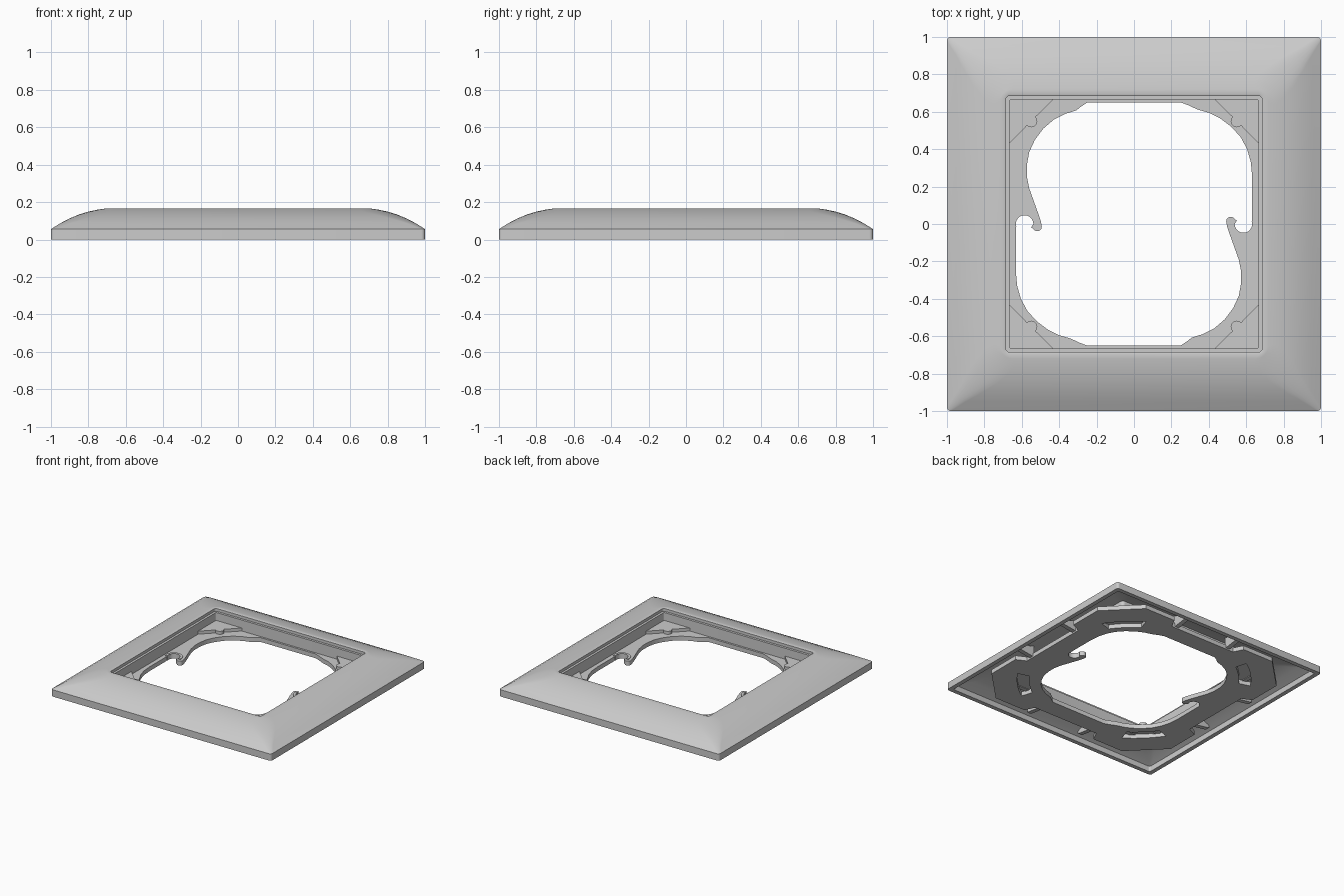
import bpy, bmesh, math
from math import sin, cos, pi

if "Cube" in bpy.data.objects:
    bpy.data.objects.remove(bpy.data.objects["Cube"])


def finish(ob, angle=30):
    bpy.ops.object.select_all(action='DESELECT')
    ob.select_set(True)
    bpy.context.view_layer.objects.active = ob
    bpy.ops.object.shade_smooth_by_angle(angle=math.radians(angle))


def add_mesh(name, bm):
    bmesh.ops.recalc_face_normals(bm, faces=bm.faces)
    me = bpy.data.meshes.new(name)
    bm.to_mesh(me)
    bm.free()
    ob = bpy.data.objects.new(name, me)
    bpy.context.collection.objects.link(ob)
    finish(ob)


def rounded_square(h, r, n=6):
    pts = []
    for q, (sx, sy) in enumerate([(1, 1), (-1, 1), (-1, -1), (1, -1)]):
        for i in range(n + 1):
            a = q * pi / 2 + i / n * pi / 2
            pts.append((sx * (h - r) + r * cos(a), sy * (h - r) + r * sin(a)))
    return pts


def ring_loft(name, profile):
    """Closed loop of rounded-square rings: (half size, z, corner radius)."""
    bm = bmesh.new()
    rings = [[bm.verts.new((x, y, z)) for x, y in rounded_square(h, r)]
             for h, z, r in profile]
    for k, a in enumerate(rings):
        b = rings[(k + 1) % len(rings)]
        for i in range(len(a)):
            j = (i + 1) % len(a)
            bm.faces.new((a[i], a[j], b[j], b[i]))
    add_mesh(name, bm)


def flat_part(name, outlines, z0, z1):
    """Extruded flat outline; later outlines cut holes."""
    cu = bpy.data.curves.new(name + "_outline", 'CURVE')
    cu.dimensions = '2D'
    cu.fill_mode = 'BOTH'
    cu.extrude = (z1 - z0) / 2
    for pts in outlines:
        s = cu.splines.new('POLY')
        s.points.add(len(pts) - 1)
        for p, (x, y) in zip(s.points, pts):
            p.co = (x, y, 0, 1)
        s.use_cyclic_u = True
    tmp = bpy.data.objects.new(name + "_tmp", cu)
    bpy.context.collection.objects.link(tmp)
    bpy.context.view_layer.update()
    me = bpy.data.meshes.new_from_object(
        tmp.evaluated_get(bpy.context.evaluated_depsgraph_get()))
    bpy.data.objects.remove(tmp)
    for v in me.vertices:
        v.co.z += (z0 + z1) / 2
    ob = bpy.data.objects.new(name, me)
    bpy.context.collection.objects.link(ob)
    finish(ob)


def turn(pts, a):
    return [(x * cos(a) - y * sin(a), x * sin(a) + y * cos(a)) for x, y in pts]


def arc(cx, cy, r, a0, a1, n):
    return [(cx + r * cos(math.radians(a0 + (a1 - a0) * i / n)),
             cy + r * sin(math.radians(a0 + (a1 - a0) * i / n))) for i in range(n + 1)]


# Domed hollow cover frame with stepped inner wall
ring_loft("cover_frame", [
    (1.0, 0.0, .02), (1.0, 0.056, .02), (0.95, 0.087, .05),
    (0.9, 0.113, .09), (0.85, 0.134, .12), (0.8, 0.149, .13), (0.75, 0.16, .11),
    (0.72, 0.164, .07), (0.695, 0.167, .025), (0.685, 0.163, .02), (0.685, 0.14, .02),
    (0.666, 0.14, .012), (0.666, 0.045, .012), (0.70, 0.045, .015), (0.70, 0.137, .03),
    (0.8, 0.12, .10), (0.9, 0.085, .06), (0.965, 0.045, .015), (0.965, 0.0, .015)])

# Opening: one half with hook, then its half-turn copy
half = [(.25, .65), (.29, .635), (.34, .612), (.40, .595), (.46, .565), (.52, .52),
        (.57, .465), (.605, .40), (.625, .33), (.632, .25), (.632, .02)]
half += arc(.585, .0, .047, 0, -180, 12)
half += [(.55, .018)] + arc(.517, .015, .024, 30, 180, 6)
half += [(.497, -.01), (.51, -.05), (.535, -.12), (.56, -.19), (.572, -.25),
         (.572, -.32), (.56, -.385), (.53, -.45), (.485, -.51), (.43, -.557),
         (.37, -.588), (.31, -.607), (.28, -.63), (.25, -.65)]
opening = half + turn(half, pi)

# Octagonal carrier plate with notched sides and curved corner slots
side = [(.88, -.62), (.88, -.34), (.80, -.30), (.80, .30), (.88, .34), (.88, .62)]
octagon = [p for k in range(4) for p in turn(side, k * pi / 2)]
slot = arc(0, 0, .88, -11, 11, 10) + arc(0, 0, .79, 9, -9, 10)
slots = [turn(slot, pi / 4 + k * pi / 2) for k in range(4)]
flat_part("carrier_plate", [octagon, opening] + slots, .015, .05)

for k in range(4):
    a = k * pi / 2
    # Raised corner pads with a small round bump
    pad = [(.668, .43), (.668, .668), (.43, .668), (.515, .583)]
    pad += arc(.55, .55, .033, 135, 315, 8) + [(.583, .515)]
    flat_part("corner_pad", [turn(pad, a)], .05, .075)
    # Gusset ribs under the dome
    for y in (-.25, .25):
        rib = [(.79, .025), (.79, .12), (.93, .07), (.93, .045)]
        bm = bmesh.new()
        lay = [[bm.verts.new((*turn([(x, y + dy)], a)[0], z)) for x, z in rib]
               for dy in (-.018, .018)]
        bm.faces.new(lay[0])
        bm.faces.new(lay[1][::-1])
        for i in range(4):
            j = (i + 1) % 4
            bm.faces.new((lay[0][i], lay[1][i], lay[1][j], lay[0][j]))
        add_mesh("gusset_rib", bm)

# Low collars around the two hooks
collar = arc(.585, 0, .068, 20, -190, 14) + arc(.585, 0, .047, -190, 20, 14)
for k in range(2):
    flat_part("hook_collar", [turn(collar, k * pi)], .015, .056)
